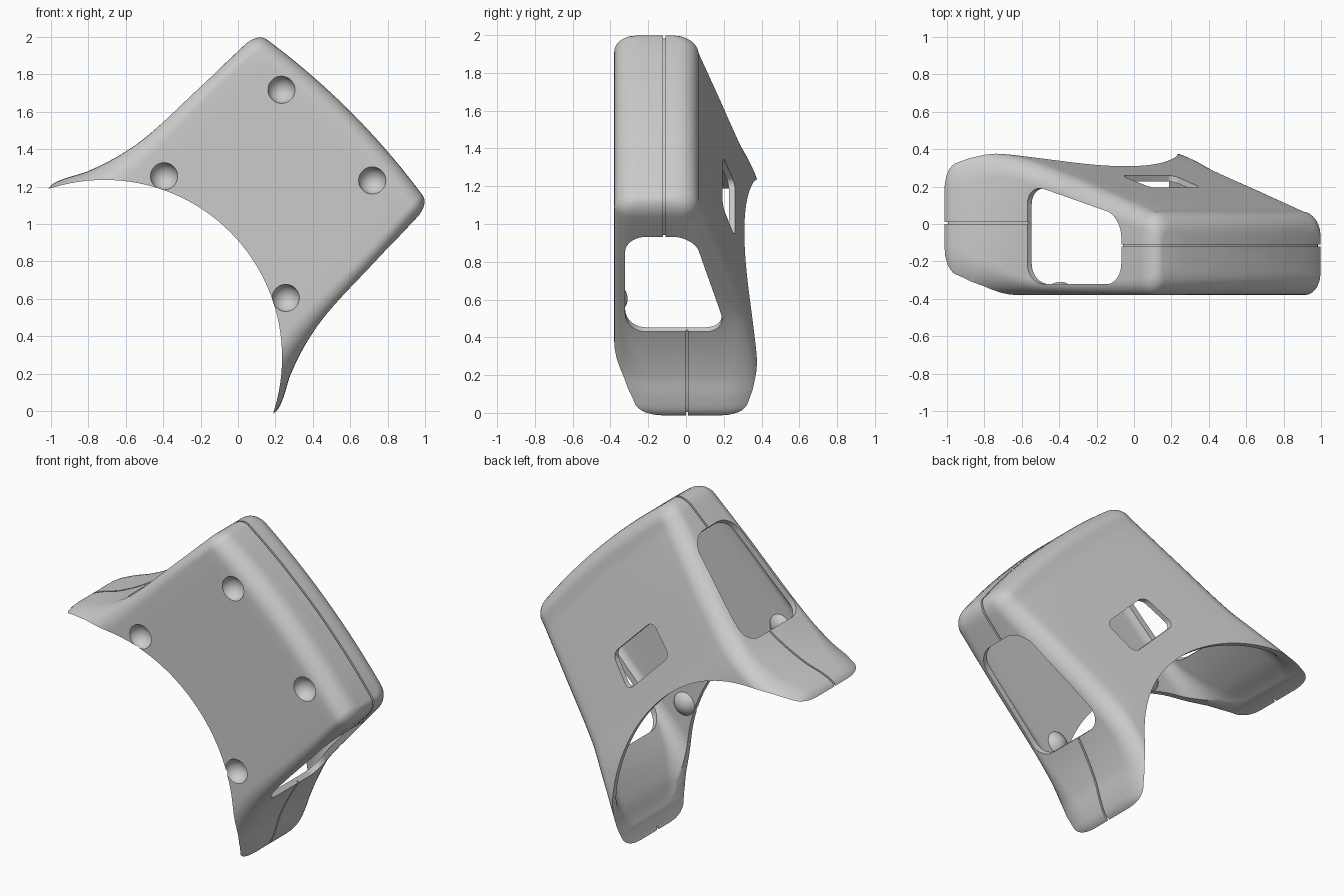
import bpy, bmesh, math
from mathutils import Vector

if "Cube" in bpy.data.objects:
    bpy.data.objects.remove(bpy.data.objects["Cube"])

Q = math.sqrt(0.5)


def W(u, v, y):
    """Diagonal symmetry frame: u points outward, v across."""
    return Vector(((u - v) * Q, y, 1 + (u + v) * Q))


def finish(bm, name):
    bmesh.ops.recalc_face_normals(bm, faces=bm.faces)
    me = bpy.data.meshes.new(name)
    bm.to_mesh(me)
    bm.free()
    ob = bpy.data.objects.new(name, me)
    bpy.context.collection.objects.link(ob)
    return ob


def boolean(target, cutter, op='DIFFERENCE'):
    cutter.hide_render = True
    m = target.modifiers.new('cut', 'BOOLEAN')
    m.operation, m.object, m.solver = op, cutter, 'EXACT'
    bpy.context.view_layer.update()
    dg = bpy.context.evaluated_depsgraph_get()
    me = bpy.data.meshes.new_from_object(target.evaluated_get(dg))
    target.modifiers.clear()
    target.data = me
    bpy.data.objects.remove(cutter)


def prism(name, pts, lo, hi, to_world, bevel=0):
    """Extrude a polygon between lo and hi, rounding its corners."""
    bm = bmesh.new()
    a = [bm.verts.new(to_world(p, lo)) for p in pts]
    b = [bm.verts.new(to_world(p, hi)) for p in pts]
    n = len(pts)
    bm.faces.new(a)
    bm.faces.new(b[::-1])
    for i in range(n):
        bm.faces.new((a[i], a[(i + 1) % n], b[(i + 1) % n], b[i]))
    if bevel:
        edges = [bm.edges.get((a[i], b[i])) for i in range(n)]
        bmesh.ops.bevel(bm, geom=edges, offset=bevel, segments=8, profile=0.5, affect='EDGES')
    return finish(bm, name)


# body stations: u, half width, back y, then front and back corner radii (across, deep)
ROWS = [(-.75, .79, .38, .15, .26, .09, .20), (-.57, .852, .38, .15, .26, .09, .20),
        (-.49, .83, .382, .15, .25, .09, .19), (-.37, .768, .38, .14, .19, .09, .14),
        (-.19, .708, .348, .12, .11, .10, .11), (0, .675, .29, .09, .07, .11, .11),
        (.375, .662, .178, .07, .07, .11, .11), (.74, .652, .068, .07, .09, .10, .10)]


def stations():
    out, n = [], len(ROWS)
    for i in range(n - 1):
        p = [ROWS[max(0, min(n - 1, j))] for j in (i - 1, i, i + 1, i + 2)]
        h = p[2][0] - p[1][0]
        for s in range(6):
            t = s / 6
            row = []
            for a, b, c, d in zip(*p):              # cubic through uneven stations
                m0 = (c - a) / (p[2][0] - p[0][0]) * h
                m1 = (d - b) / (p[3][0] - p[1][0]) * h
                row.append((2 * t**3 - 3 * t * t + 1) * b + (t**3 - 2 * t * t + t) * m0
                           + (3 * t * t - 2 * t**3) * c + (t**3 - t * t) * m1)
            row[0] = p[1][0] + h * t
            out.append(row)
    return out + [list(ROWS[-1])]


def ring(V, y0, y1, radii, shrink=0):
    fv, fy, bv, by = [max(.025, r - shrink) for r in radii]
    pts = []
    for sv, sy, rv, ry, start in ((1, -1, fv, fy, -90), (1, 1, bv, by, 0),
                                  (-1, 1, bv, by, 90), (-1, -1, fv, fy, 180)):
        cv, cy = sv * (V - rv), (y0 + ry if sy < 0 else y1 - ry)
        for k in range(9):
            a = math.radians(start + 90 * k / 8)
            pts.append((cv + rv * math.cos(a), cy + ry * math.sin(a)))
        if start in (0, 180):                       # subdivide the wide faces
            yy, end = (y1, -(V - rv)) if start == 0 else (y0, V - rv)
            pts += [(cv + (end - cv) * k / 12, yy) for k in range(1, 12)]
    return pts


def loft(name, inset):
    fy, fv, S = .11, .06, .85
    rings = []

    def add(s, pts):
        k = .125 * max(0, s / S) ** 2
        rings.append([(s - k * v * v, v, y) for v, y in pts])

    for s, V, yb, *rad in stations():
        s -= inset * (s > .7)
        add(s, ring(V - inset, -.38 + inset, yb - inset, rad, inset * .7))
    s, V, yb, *rad = ROWS[-1]
    for k in range(1, 8):                           # rounded outer end
        a = math.pi / 2 * k / 7
        c = 1 - math.cos(a)
        dy = inset + fy * c
        last = ring(V - inset - fv * c, -.38 + dy, yb - dy, rad, inset * .7 + .05 * c)
        add(S - fy - inset + fy * math.sin(a), last)
    yc = (yb - .38) / 2
    for q in (.75, .5, .25):                        # gently bulging cap
        add(S - inset, [(v * q, yc + (y - yc) * q) for v, y in last])
    bm = bmesh.new()
    vs = [[bm.verts.new(W(*p)) for p in r] for r in rings]
    n = len(vs[0])
    for A, B in zip(vs, vs[1:]):
        for i in range(n):
            bm.faces.new((A[i], A[(i + 1) % n], B[(i + 1) % n], B[i]))
    bm.faces.new(vs[0])
    bm.faces.new(vs[-1])
    return finish(bm, name)


def ball(name, u, v, r):
    bm = bmesh.new()
    bmesh.ops.create_uvsphere(bm, u_segments=32, v_segments=20, radius=r)
    bmesh.ops.translate(bm, verts=bm.verts, vec=W(u, v, -.393))
    return finish(bm, name)


uy = lambda p, v: W(p[0], v, p[1])
uv = lambda p, y: W(p[0], p[1], y)
DIMPLES = [(u, s * v) for u, v in ((.672, .343), (-.099, .46)) for s in (1, -1)]

# hollow shell with bosses behind the dimples
shell = loft('curved_shell', 0)
cavity = loft('cavity_cutter', .033)
for u, v in DIMPLES:
    boolean(cavity, ball('boss', u, v, .084))
boolean(shell, cavity)

# concave round cut on the inner side
arc = [(-1.01 + .95 * math.cos(2 * math.pi * i / 128), .95 * math.sin(2 * math.pi * i / 128))
       for i in range(128)]
boolean(shell, prism('arc_cutter', arc, -1, 1, uv))

# seam grooves: around the outer end and on the wing tips
for y, u0, u1 in ((-.115, .3, 1.2), (.005, -.9, .1)):
    h = .006
    seam = prism('seam_cutter', [(u0, y - h), (u1, y - h), (u1, y + h), (u0, y + h)], -1.2, 1.2, uy)
    boolean(seam, loft('seam_core', .012))
    boolean(shell, seam)

# side openings
for s in (1, -1):
    boolean(shell, prism('side_cutter', [(-.115, -.322), (.56, -.322), (.56, .04), (-.115, .215)],
                         s * .575, s * 1.0, uy, .11))

# back window
boolean(shell, prism('window_cutter', [(.1, -.2), (.32, -.19), (.32, .19), (.1, .2)],
                     .08, .5, uv, .045))

# front dimples
for u, v in DIMPLES:
    boolean(shell, ball('dimple_cutter', u, v, .074))

bpy.ops.object.select_all(action='DESELECT')
shell.select_set(True)
bpy.context.view_layer.objects.active = shell
bpy.ops.object.shade_smooth_by_angle(angle=math.radians(35))
